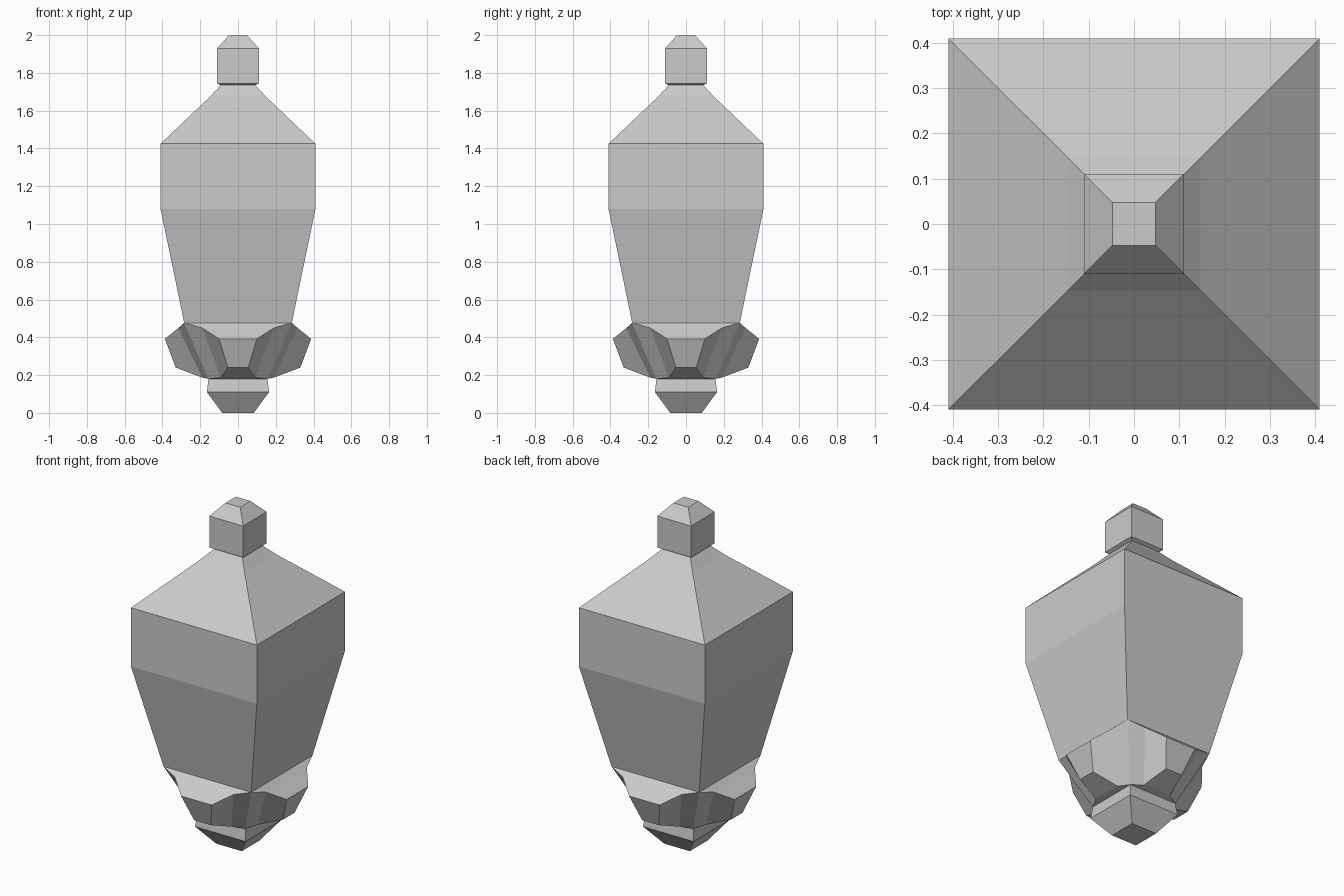
import bpy, bmesh
from mathutils import Matrix
from math import pi

if "Cube" in bpy.data.objects:
    bpy.data.objects.remove(bpy.data.objects["Cube"])

# Square-section profile: (half width, height)
profile = [(0.083, 0.0), (0.165, 0.11), (0.156, 0.18), (0.285, 0.477),
           (0.41, 1.08), (0.41, 1.425), (0.147, 1.675), (0.092, 1.735),
           (0.11, 1.745), (0.11, 1.93), (0.048, 2.0)]
BULGE = 2  # profile segment replaced by stepped bulges

bm = bmesh.new()


def front_quad(low, high):
    """Corners of a front-facing quad from (half width, depth, z) pairs."""
    (a, d, z), (b, e, w) = low, high
    return [(-a, -d, z), (a, -d, z), (b, -e, w), (-b, -e, w)]


def add_face(points, turn):
    bm.faces.new([bm.verts.new(turn @ bm_vec) for bm_vec in map(to_vec, points)])


def to_vec(p):
    return Matrix.Translation(p).to_translation()


for k in range(4):
    turn = Matrix.Rotation(k * pi / 2, 3, 'Z')
    # Body wall segments
    for i, ((a, z), (b, w)) in enumerate(zip(profile, profile[1:])):
        if i != BULGE:
            add_face(front_quad((a, a, z), (b, b, w)), turn)
    # Bulge: three nested quads stepping outward
    (a, z), (b, w) = profile[BULGE:BULGE + 2]
    loops = [front_quad((a, a, z), (b, b, w)),
             front_quad((0.09, 0.19, 0.187), (0.19, 0.315, 0.45)),
             front_quad((0.054, 0.33, 0.24), (0.10, 0.387, 0.392))]
    for outer, inner in zip(loops, loops[1:]):
        for j in range(4):
            n = (j + 1) % 4
            add_face([outer[j], outer[n], inner[n], inner[j]], turn)
    add_face(loops[-1], turn)

# Bottom and top caps
for h, z in (profile[0], profile[-1]):
    add_face([(-h, -h, z), (h, -h, z), (h, h, z), (-h, h, z)], Matrix.Identity(3))

bmesh.ops.remove_doubles(bm, verts=bm.verts, dist=0.0005)
bmesh.ops.recalc_face_normals(bm, faces=bm.faces)
mesh = bpy.data.meshes.new("square_urn")
bm.to_mesh(mesh)
bm.free()
bpy.context.collection.objects.link(bpy.data.objects.new("square_urn", mesh))
